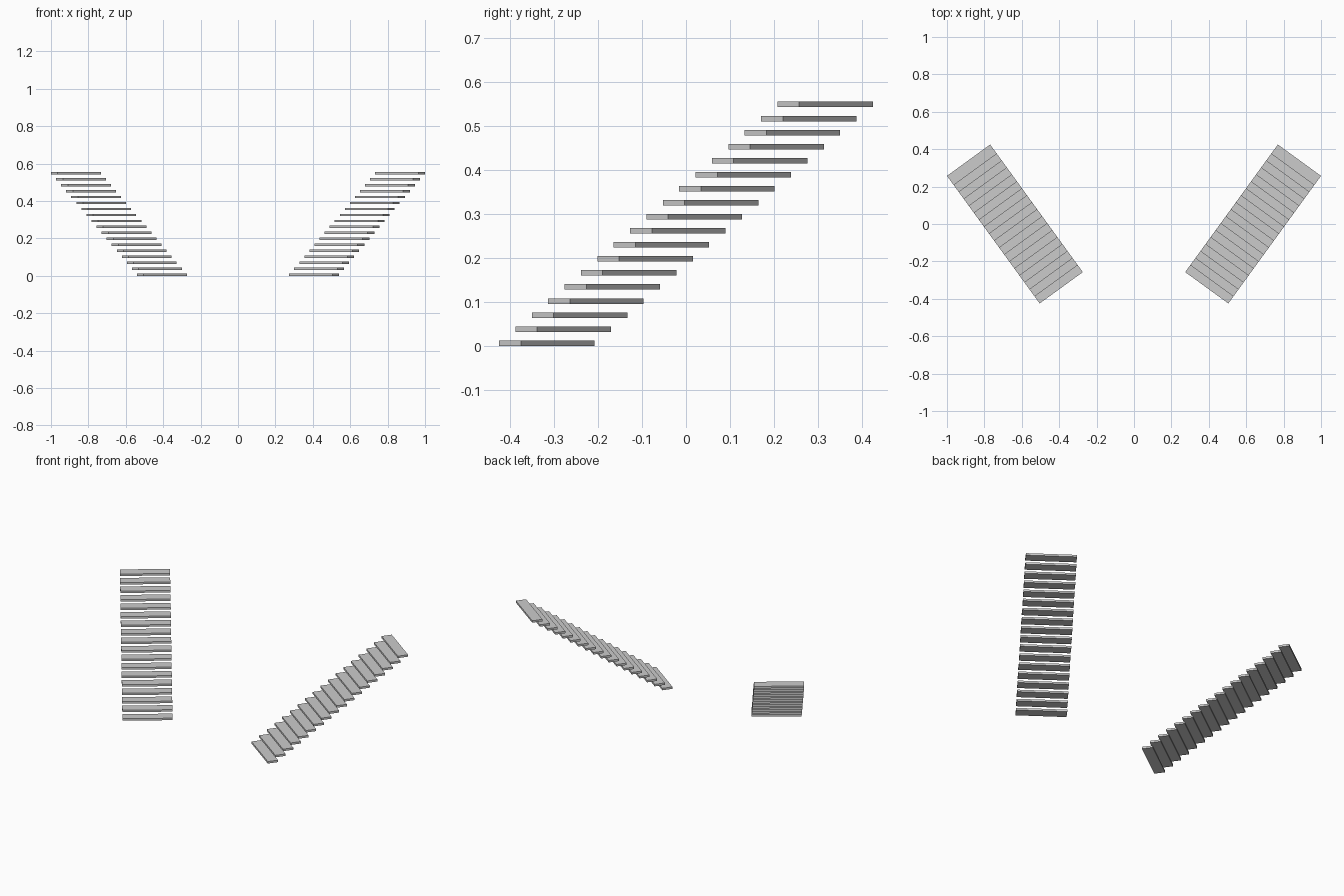
import bpy
import math
from mathutils import Matrix

if "Cube" in bpy.data.objects:
    bpy.data.objects.remove(bpy.data.objects["Cube"])

STEPS = 18
WIDTH, DEPTH, THICK = 0.285, 0.061, 0.0125   # one tread slab
RUN, RISE = 0.046, 0.0319                    # advance per step
MID_X = 0.6367                               # centre of each flight
ANGLE = math.radians(54)                     # climbing direction in plan

# Shared tread slab
bpy.ops.mesh.primitive_cube_add(size=1)
first = bpy.context.object
tread = first.data
tread.name = "tread"
tread.transform(Matrix.Diagonal((DEPTH, WIDTH, THICK, 1)))
bpy.data.objects.remove(first)


def flight(name, side):
    """Straight flight of floating treads climbing outwards and back."""
    for i in range(STEPS):
        along = (i - (STEPS - 1) / 2) * RUN
        step = bpy.data.objects.new(f"{name}_tread_{i + 1}", tread)
        step.location = (side * (MID_X + along * math.cos(ANGLE)),
                         along * math.sin(ANGLE),
                         THICK / 2 + i * RISE)
        step.rotation_euler.z = side * ANGLE
        bpy.context.collection.objects.link(step)


# Two mirrored flights
flight("right_stair", 1)
flight("left_stair", -1)
